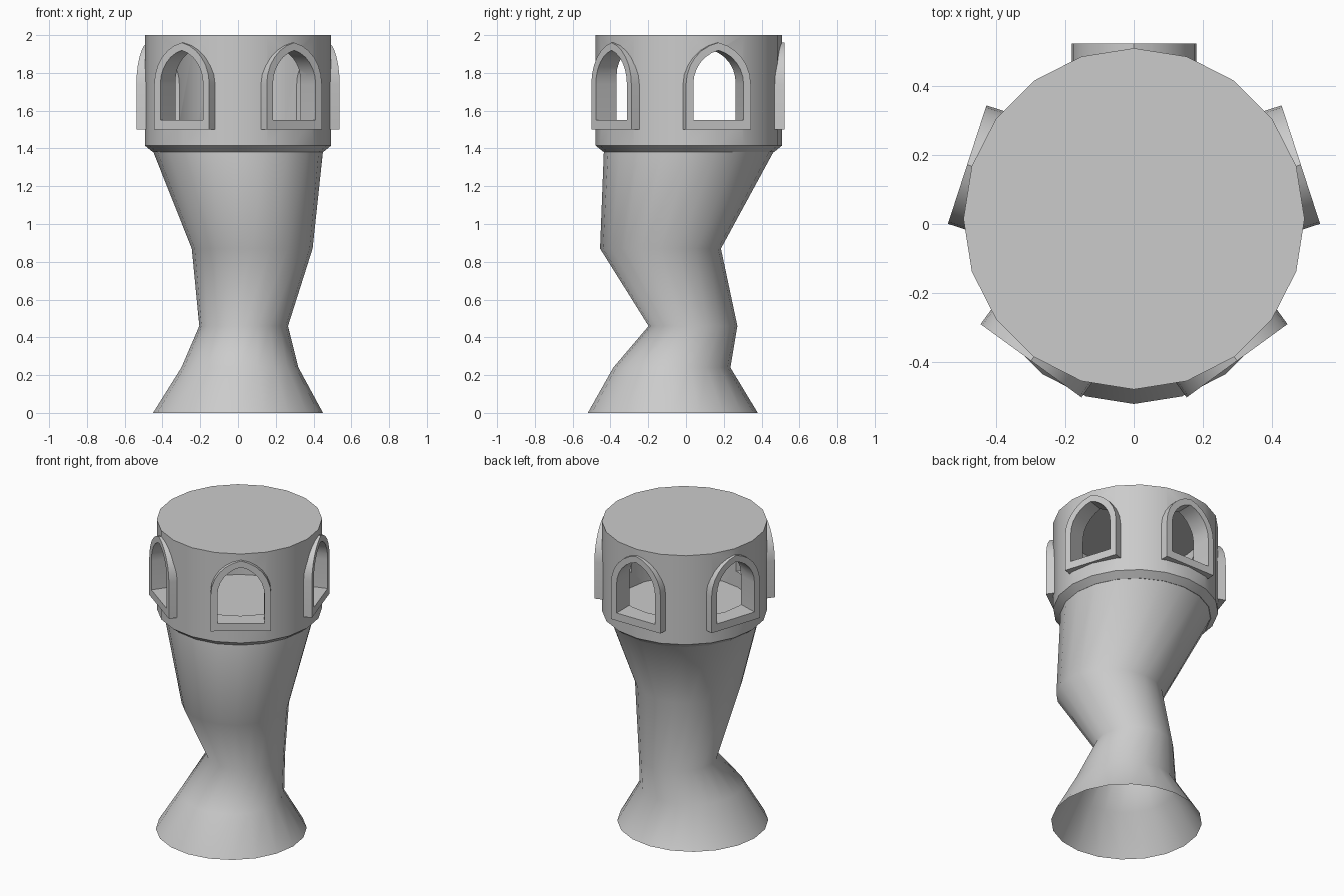
import bpy, bmesh
from math import sin, cos, pi, radians, acos

if "Cube" in bpy.data.objects:
    bpy.data.objects.remove(bpy.data.objects["Cube"])

SIDES = 20
CX, CY = 0.0, 0.015          # axis of the upper room


def finish(bm, name, angle=30):
    bmesh.ops.recalc_face_normals(bm, faces=bm.faces[:])
    me = bpy.data.meshes.new(name)
    bm.to_mesh(me)
    bm.free()
    ob = bpy.data.objects.new(name, me)
    bpy.context.collection.objects.link(ob)
    bpy.ops.object.select_all(action='DESELECT')
    ob.select_set(True)
    bpy.context.view_layer.objects.active = ob
    bpy.ops.object.shade_smooth_by_angle(angle=radians(angle))
    return ob


def loft(name, rings, caps, angle=30):
    """rings: (x, y, z, radius)"""
    bm = bmesh.new()
    loops = [[bm.verts.new((x + r * cos(2 * pi * i / SIDES), y + r * sin(2 * pi * i / SIDES), z))
              for i in range(SIDES)] for x, y, z, r in rings]
    for a, b in zip(loops, loops[1:]):
        for i in range(SIDES):
            j = (i + 1) % SIDES
            bm.faces.new((a[i], a[j], b[j], b[i]))
    if caps:
        bm.faces.new(loops[0])
        bm.faces.new(loops[-1])
    return finish(bm, name, angle)


def arch(w, bottom, spring=1.74, c=0.045, n=6):
    """Pointed arch outline as (sideways, height) points."""
    end = acos(c / (w + c))
    right = [((w + c) * cos(end * i / n) - c, spring + (w + c) * sin(end * i / n)) for i in range(n + 1)]
    left = [(-u, z) for u, z in reversed(right[:-1])]
    return [(w, bottom)] + right + left + [(-w, bottom)]


def place(bm, pts, r, ang):
    return [bm.verts.new((CX + r * cos(ang) - u * sin(ang), CY + r * sin(ang) + u * cos(ang), z))
            for u, z in pts]


def bridge(bm, a, b):
    n = len(a)
    for i in range(n):
        j = (i + 1) % n
        bm.faces.new((a[i], a[j], b[j], b[i]))


def cut(target, cutter):
    mod = target.modifiers.new("cut", 'BOOLEAN')
    mod.operation = 'DIFFERENCE'
    mod.solver = 'EXACT'
    mod.object = cutter
    bpy.context.view_layer.objects.active = target
    bpy.ops.object.modifier_apply(modifier=mod.name)
    bpy.data.objects.remove(cutter, do_unlink=True)


# crooked tower trunk, open underneath
loft("crooked_trunk", [(0, -0.07, 0, 0.45), (0.01, -0.075, 0.24, 0.31), (0.03, 0.037, 0.46, 0.235),
                       (0.075, -0.135, 0.87, 0.32), (CX, CY, 1.385, 0.45)], False, 80)

# upper room with a tapered collar below, hollowed out
room = loft("upper_room", [(CX, CY, 1.38, 0.45), (CX, CY, 1.415, 0.493), (CX, CY, 2.0, 0.493)], True)
cut(room, loft("hollow", [(CX, CY, 1.45, 0.40), (CX, CY, 1.95, 0.40)], True))

# five windows: opening and raised frame
OUTER, INNER = arch(0.18, 1.50), arch(0.14, 1.55)
for k in range(5):
    ang = radians(90 + 72 * k)
    bm = bmesh.new()
    a, b = place(bm, INNER, 0.30, ang), place(bm, INNER, 0.60, ang)
    bridge(bm, a, b)
    bm.faces.new(a)
    bm.faces.new(b)
    cut(room, finish(bm, "opening"))

    bm = bmesh.new()
    loops = [place(bm, p, r, ang) for p, r in
             ((OUTER, 0.43), (OUTER, 0.507), (INNER, 0.507), (INNER, 0.43))]
    for i in range(4):
        bridge(bm, loops[i], loops[(i + 1) % 4])
    finish(bm, f"window_frame_{k + 1}")

# shade the cut room
bpy.ops.object.select_all(action='DESELECT')
room.select_set(True)
bpy.context.view_layer.objects.active = room
bpy.ops.object.shade_smooth_by_angle(angle=radians(30))
